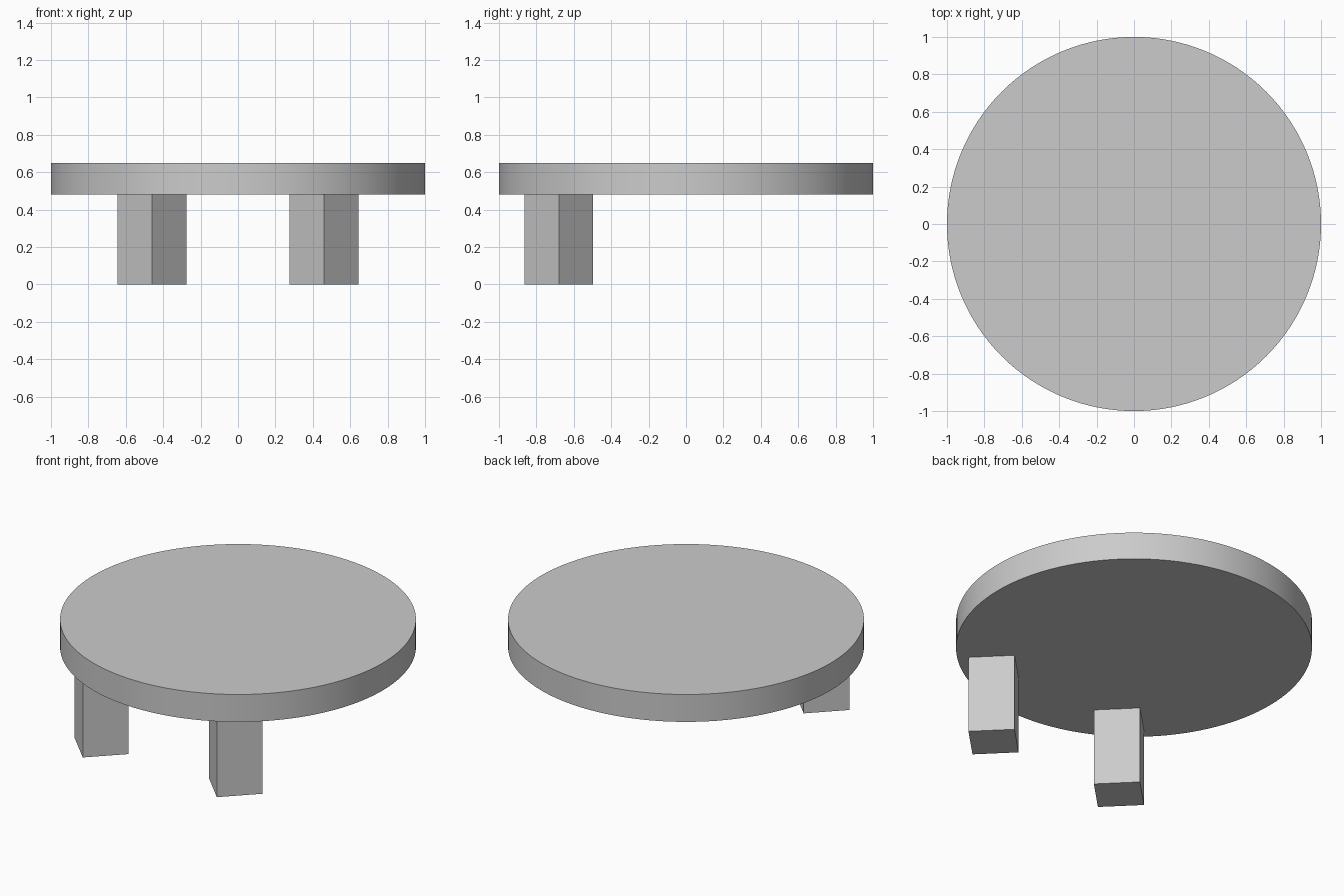
import bpy
import math

if "Cube" in bpy.data.objects:
    bpy.data.objects.remove(bpy.data.objects["Cube"])

TOP_LOW, TOP_HIGH = 0.48, 0.65
LEG_SIDE = 0.26

# Round table top with smooth rim and crisp edges
bpy.ops.mesh.primitive_cylinder_add(
    vertices=128, radius=1.0, depth=TOP_HIGH - TOP_LOW,
    location=(0, 0, (TOP_LOW + TOP_HIGH) / 2))
bpy.context.object.name = "table_top"
bpy.ops.object.shade_smooth_by_angle(angle=math.radians(30))


def add_leg(name, x):
    """Square leg turned 45 degrees, standing on the floor."""
    bpy.ops.mesh.primitive_cube_add(
        size=1, location=(x, -0.68, TOP_LOW / 2),
        rotation=(0, 0, math.radians(45)))
    leg = bpy.context.object
    leg.name = name
    leg.scale = (LEG_SIDE, LEG_SIDE, TOP_LOW)


# The two front legs
for side, x in (("left", -0.46), ("right", 0.46)):
    add_leg(f"front_{side}_leg", x)
